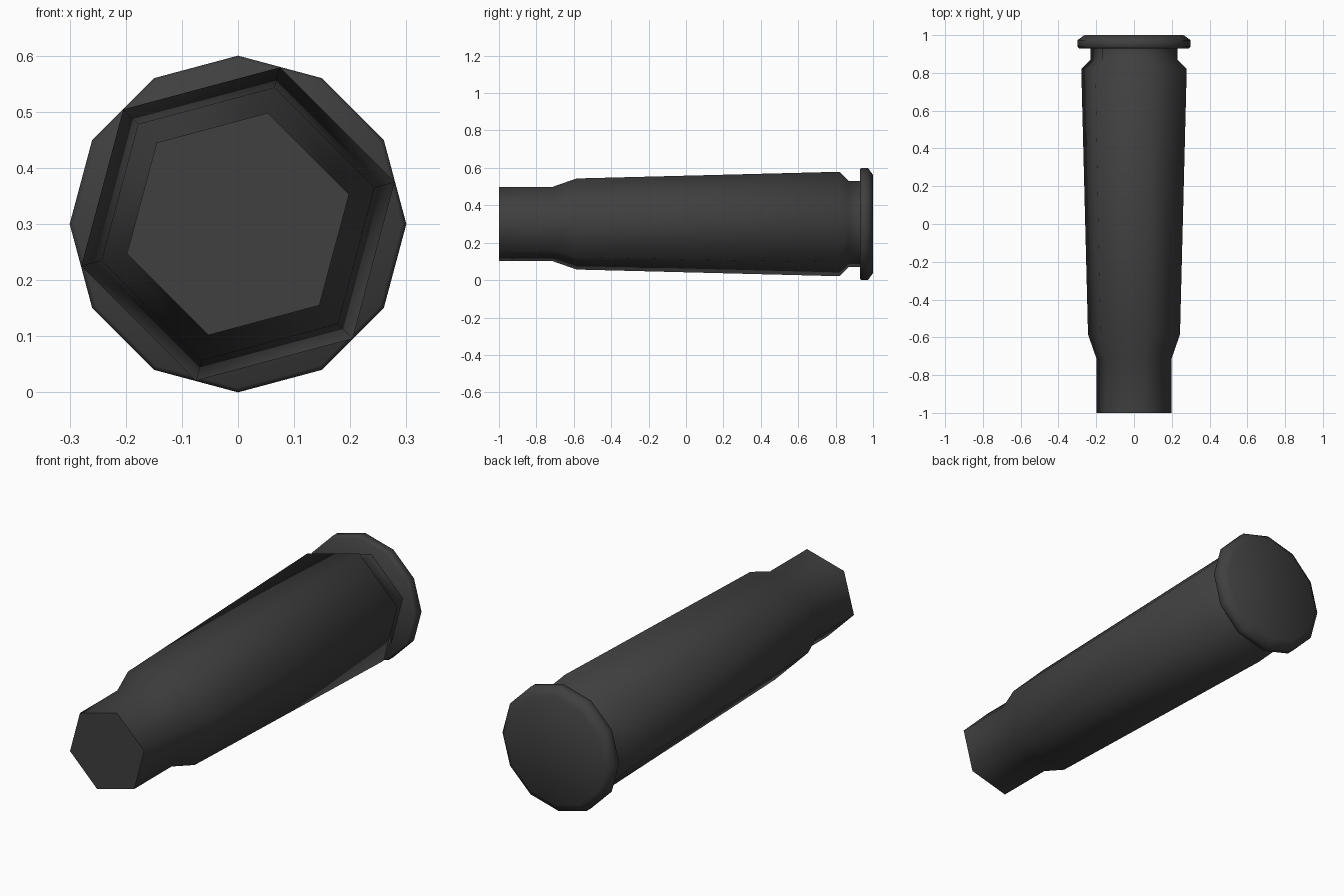
import bpy, bmesh
from math import cos, sin, radians, tau

cube = bpy.data.objects.get("Cube")
if cube:
    bpy.data.objects.remove(cube, do_unlink=True)

# Dark metal
metal = bpy.data.materials.new("dark_grey_metal")
metal.use_nodes = True
colour = (0.05, 0.05, 0.05, 1)
metal.diffuse_color = colour
metal.node_tree.nodes["Principled BSDF"].inputs["Base Color"].default_value = colour

AXIS_Z = 0.3


def lathe(name, profile, sides, turn):
    """Sweep (y, radius) points around the long axis and cap both ends."""
    bm = bmesh.new()
    rings = []
    for y, r in profile:
        angles = [radians(turn) + tau * i / sides for i in range(sides)]
        rings.append([bm.verts.new((r * cos(a), y, AXIS_Z + r * sin(a))) for a in angles])
    for a, b in zip(rings, rings[1:]):
        for i in range(sides):
            j = (i + 1) % sides
            bm.faces.new((a[i], a[j], b[j], b[i]))
    bm.faces.new(rings[0])
    bm.faces.new(rings[-1])
    bmesh.ops.recalc_face_normals(bm, faces=bm.faces)
    mesh = bpy.data.meshes.new(name)
    bm.to_mesh(mesh)
    bm.free()
    mesh.materials.append(metal)
    obj = bpy.data.objects.new(name, mesh)
    bpy.context.collection.objects.link(obj)
    bpy.ops.object.select_all(action="DESELECT")
    obj.select_set(True)
    bpy.context.view_layer.objects.active = obj
    bpy.ops.object.shade_smooth_by_angle(angle=radians(65))
    return obj


# Six-sided case: neck, shoulder, tapered body, groove
lathe("case_body", [(-1, 0.205), (-0.715, 0.205), (-0.585, 0.252), (0.82, 0.289),
                    (0.87, 0.238), (0.935, 0.238)], 6, 15)

# Twelve-sided rim with bevelled edges
lathe("case_rim", [(0.93, 0.292), (0.938, 0.3), (0.973, 0.3), (1, 0.262)], 12, 0)
